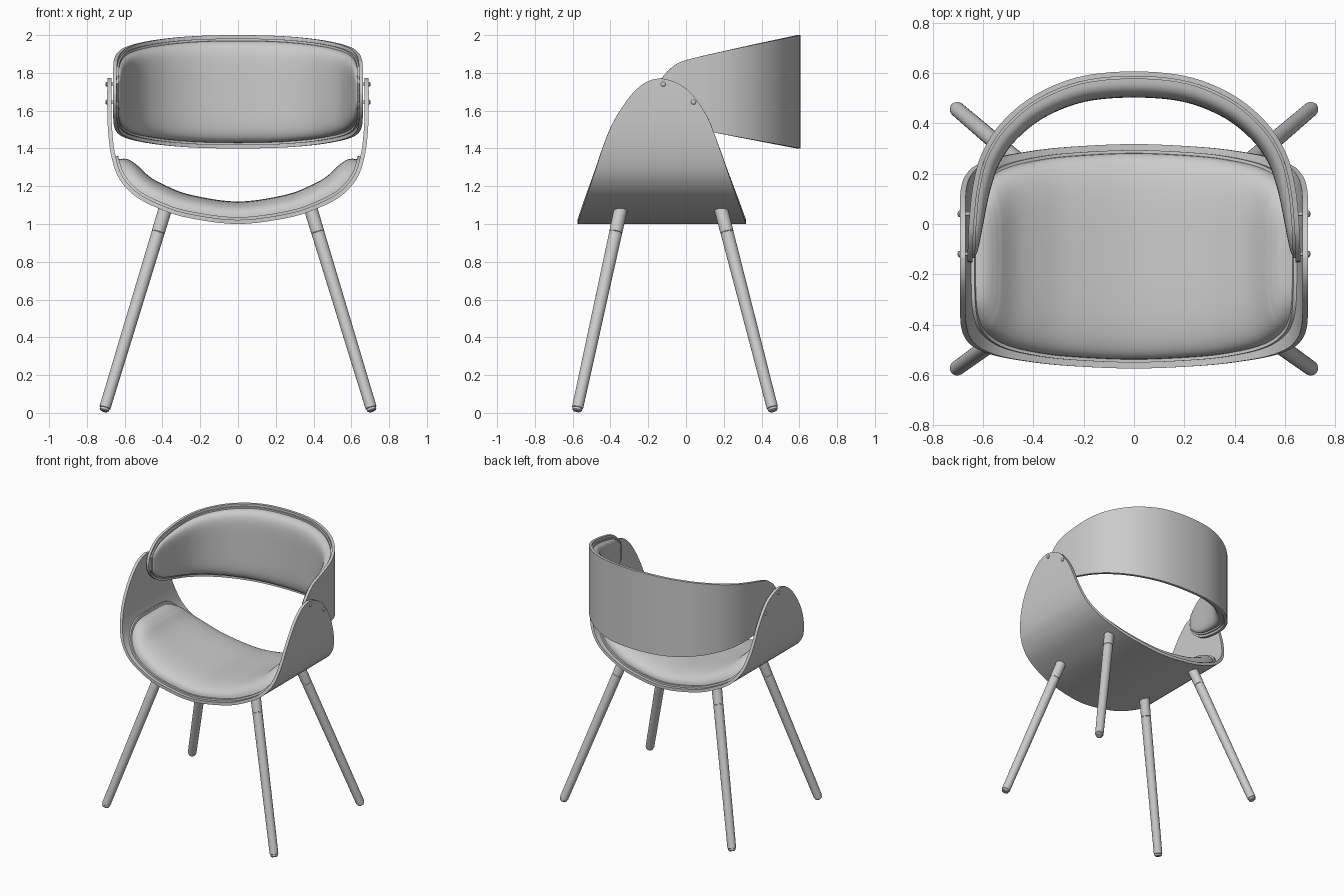
import bpy, bmesh, math
from mathutils import Vector

if "Cube" in bpy.data.objects:
    bpy.data.objects.remove(bpy.data.objects["Cube"])


def spline(pts, n=24):
    """Dense Catmull-Rom curve through 2D points."""
    p = [Vector(q) for q in pts]
    p = [2 * p[0] - p[1]] + p + [2 * p[-1] - p[-2]]
    out = []
    for a, b, c, d in zip(p, p[1:], p[2:], p[3:]):
        for k in range(n):
            t = k / n
            out.append(0.5 * (2 * b + (c - a) * t + (2 * a - 5 * b + 4 * c - d) * t * t
                              + (3 * b - a - 3 * c + d) * t ** 3))
    return out + [p[-2]]


def mirrored(half):
    """Half path from the right end to the centre -> full path from left to right."""
    return spline([(-x, y) for x, y in half] + half[-2::-1])


def lookup(curve, key):
    """curve holds (key, value) pairs with rising key."""
    if key <= curve[0][0]:
        return curve[0][1]
    for a, b in zip(curve, curve[1:]):
        if a[0] <= key <= b[0] and b[0] > a[0]:
            return a[1] + (b[1] - a[1]) * (key - a[0]) / (b[0] - a[0])
    return curve[-1][1]


def along(path, u):
    """Point and left normal at u in -1..1 by arc length."""
    lens = [(b - a).length for a, b in zip(path, path[1:])]
    s = (u + 1) / 2 * sum(lens)
    for i, l in enumerate(lens):
        if s <= l or i == len(lens) - 1:
            a, b = path[max(i - 1, 0)], path[min(i + 2, len(path) - 1)]
            t = (b - a).normalized()
            return path[i].lerp(path[i + 1], min(s / l, 1)), Vector((-t.y, t.x))
        s -= l


def finish(bm, name):
    bmesh.ops.remove_doubles(bm, verts=bm.verts, dist=0.0003)
    bmesh.ops.recalc_face_normals(bm, faces=bm.faces)
    me = bpy.data.meshes.new(name)
    bm.to_mesh(me)
    bm.free()
    ob = bpy.data.objects.new(name, me)
    bpy.context.collection.objects.link(ob)
    bpy.ops.object.select_all(action='DESELECT')
    bpy.context.view_layer.objects.active = ob
    ob.select_set(True)
    bpy.ops.object.shade_smooth_by_angle(angle=math.radians(40))
    return ob


def slab(name, form, d0, height, umax=1.0, inset=0.0, corner=None, nu=80, nv=24):
    """Closed bent panel: follows form's path, trimmed by its two edge curves."""
    path, lo, hi, sign, place = form
    bm = bmesh.new()
    base, top = [], []
    for i in range(nu + 1):
        u = math.sin(math.pi / 2 * (2 * i / nu - 1))
        p, n = along(path, u * umax)
        a, b = lookup(lo, p.y), lookup(hi, p.y)
        mid, half = (a + b) / 2, max((b - a) / 2 - inset, 0)
        if corner:
            half *= max(1 - abs(u) ** corner, 0) ** (1 / corner)
        rows = ([], [])
        for j in range(nv + 1):
            v = math.sin(math.pi / 2 * (2 * j / nv - 1))
            for row, d in zip(rows, (d0, d0 + height(u, v))):
                q = p + n * sign * d
                row.append(bm.verts.new(place(q.x, q.y, mid + v * half)))
        base.append(rows[0])
        top.append(rows[1])
    for g in (base, top):
        for i in range(nu):
            for j in range(nv):
                bm.faces.new((g[i][j], g[i + 1][j], g[i + 1][j + 1], g[i][j + 1]))
    for i in range(nu):
        for j in (0, nv):
            bm.faces.new((base[i][j], base[i + 1][j], top[i + 1][j], top[i][j]))
    return finish(bm, name)


def lathe(name, start, end, profile, seg=24):
    """Profile of (radius, distance) turned about the start-end axis."""
    start, end = Vector(start), Vector(end)
    rot = (end - start).to_track_quat('Z', 'Y')
    bm = bmesh.new()
    rings = [[bm.verts.new(start + rot @ Vector((r * math.cos(k * math.tau / seg),
                                                 r * math.sin(k * math.tau / seg), t)))
              for k in range(seg)] for r, t in profile]
    for a, b in zip(rings, rings[1:]):
        for k in range(seg):
            bm.faces.new((a[k], a[k - 1], b[k - 1], b[k]))
    bm.faces.new(rings[0])
    bm.faces.new(rings[-1])
    return finish(bm, name)


def dome(u, v, pu, pv):
    return max(1 - abs(u) ** pu, 0) ** 0.4 * max(1 - abs(v) ** pv, 0) ** 0.4


# Seat: U-shaped path in x-z, trimmed by front and back edges given as (z, y)
seat_path = mirrored([(.692, 1.772), (.692, 1.6), (.687, 1.48), (.672, 1.365), (.635, 1.25),
                      (.555, 1.155), (.434, 1.088), (.275, 1.035), (0, 1.0)])
seat_front = spline([(1.0, -.575), (1.2, -.508), (1.486, -.41), (1.645, -.32), (1.73, -.243),
                     (1.762, -.185), (1.772, -.132)])
seat_back = spline([(1.0, .318), (1.2, .247), (1.45, .16), (1.58, .106), (1.70, .02),
                    (1.752, -.06), (1.772, -.132)])
seat = (seat_path, seat_front, seat_back, 1, lambda x, z, y: (x, y, z))
slab("seat_shell", seat, 0, lambda u, v: .022)
slab("seat_cushion_base", seat, .022, lambda u, v: .014, .66, .024, 5)
slab("seat_cushion", seat, .034, lambda u, v: (.085 + .025 * u * u) * dome(u, v, 8, 4),
     .645, .036, 5, nv=32)

# Backrest: curved path in x-y, trimmed by lower and upper edges given as (y, z)
back_path = mirrored([(.663, -.152), (.657, 0), (.641, .15), (.606, .28), (.53, .40),
                      (.4, .51), (.22, .585), (0, .607)])
back_low = spline([(-.152, 1.69), (-.14, 1.64), (-.09, 1.575), (0, 1.522), (.15, 1.485),
                   (.4, 1.438), (.607, 1.40)])
back_top = spline([(-.152, 1.69), (-.145, 1.74), (-.116, 1.787), (-.06, 1.84), (.02, 1.873),
                   (.286, 1.933), (.607, 2.0)])
back = (back_path, back_low, back_top, -1, lambda x, y, z: (x, y, z))
slab("backrest_shell", back, 0, lambda u, v: .02)
slab("backrest_cushion_base", back, .02, lambda u, v: .01, .985, .018)
slab("backrest_cushion", back, .029, lambda u, v: (.02 + .055 * (1 - u * u)) * dome(u, v, 12, 6),
     .975, .03, nv=32)

# Splayed round legs with a groove near the top, and bolts joining arms to seat
for side, sx in (("right", 1), ("left", -1)):
    for name, y0, y1 in (("front", -.578, -.345), ("back", .462, .185)):
        a, b = Vector((sx * .71, y0, .009)), Vector((sx * .385, y1, 1.08))
        L = (b - a).length
        lathe(f"{name}_leg_{side}", a, b,
              [(.018, 0), (.025, .006), (.026, .018), (.0295, .02), (.030, .03),
               (.0345, .88 * L), (.0325, .881 * L), (.0325, .884 * L), (.035, .885 * L), (.036, L)])
    for k, (y, z) in enumerate(((-.12, 1.74), (.04, 1.645))):
        lathe(f"bolt_{side}_{k + 1}", (sx * .64, y, z), (sx * .70, y, z),
              [(.008, 0), (.008, .05), (.013, .05), (.013, .056), (.009, .06), (.004, .062)], 16)
